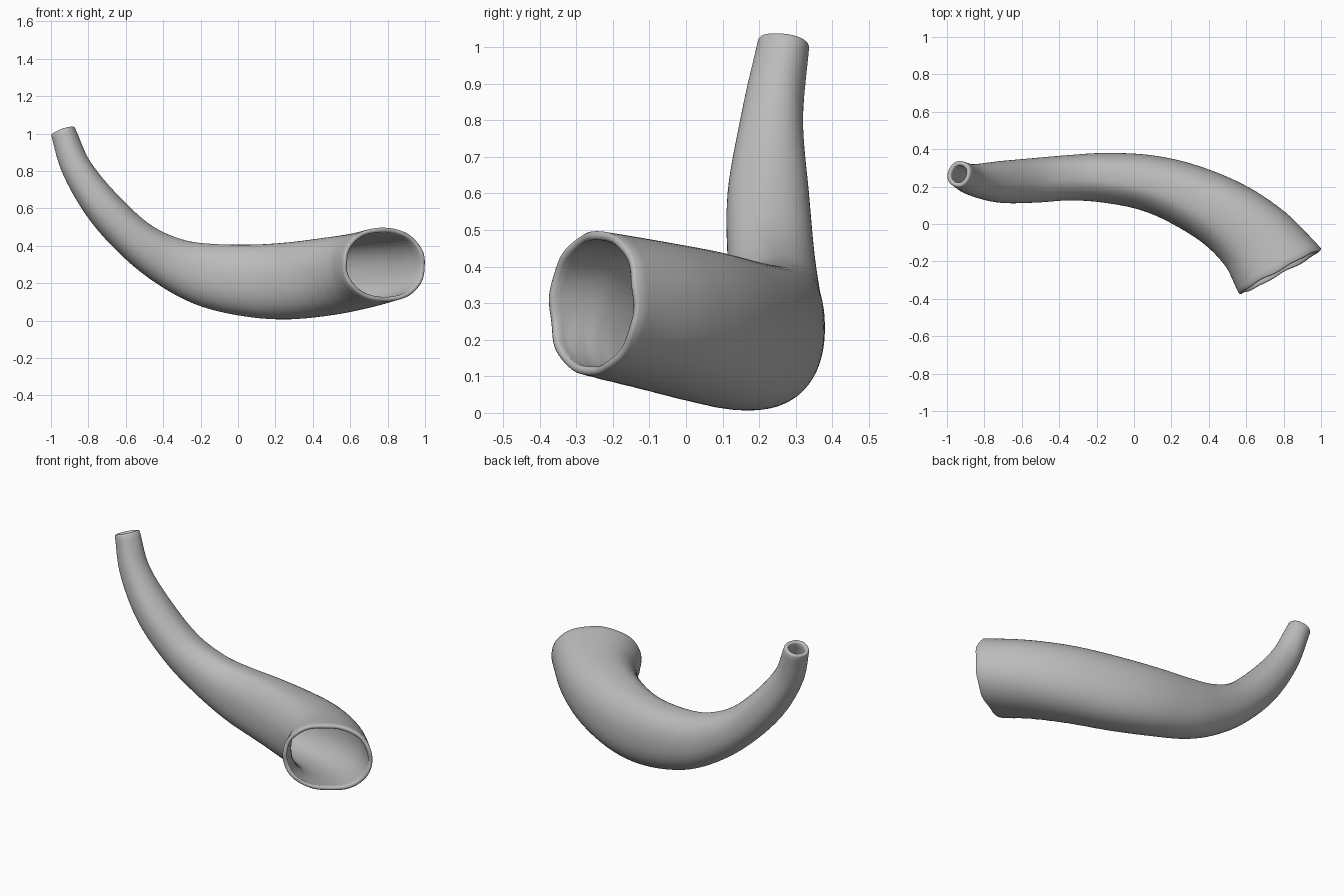
import bpy, bmesh, math
from mathutils import Vector

if "Cube" in bpy.data.objects:
    bpy.data.objects.remove(bpy.data.objects["Cube"])

# One plain colour
grey = bpy.data.materials.new("horn_grey")
grey.use_nodes = True
grey.diffuse_color = (0.5, 0.5, 0.5, 1)
grey.node_tree.nodes["Principled BSDF"].inputs["Base Color"].default_value = (0.5, 0.5, 0.5, 1)

# Stations from tip to mouth: x, y, z, half width, half height
STATIONS = [
    (-.935, .267, 1.01, .07, .064), (-.86, .236, .81, .084, .08),
    (-.715, .225, .60, .111, .1), (-.535, .233, .42, .119, .112),
    (-.35, .247, .305, .121, .137), (-.155, .247, .24, .133, .17),
    (.07, .22, .212, .15, .193), (.275, .155, .212, .17, .205),
    (.49, .045, .237, .192, .207), (.655, -.09, .267, .217, .202),
    (.78, -.25, .3, .25, .197),
]
STEPS, SIDES, WALL = 8, 64, .024
MOUTH_DIR = Vector((.48, -.88, .06)).normalized()


def spline(t):
    """Smooth interpolation through the stations."""
    n = len(STATIONS)
    i = min(int(t), n - 2)
    f = t - i
    b, c = STATIONS[i], STATIONS[i + 1]
    a = STATIONS[i - 1] if i else [2 * p - q for p, q in zip(b, c)]
    d = STATIONS[i + 2] if i + 2 < n else [2 * q - p for p, q in zip(b, c)]
    return [q + .5 * f * (r - p + f * (2 * p - 5 * q + 4 * r - s + f * (3 * (q - r) + s - p)))
            for p, q, r, s in zip(a, b, c, d)]


LAST = len(STATIONS) - 1


def ring(t, inset, push=0):
    """Cross-section at t, shrunk by inset and moved along the path by push."""
    x, y, z, half_w, half_h = spline(t)
    ahead, behind = spline(min(t + .05, LAST)), spline(max(t - .05, 0))
    tangent = (Vector(ahead[:3]) - Vector(behind[:3])).normalized()
    tangent = tangent.lerp(MOUTH_DIR, max(0, t - LAST + 1) ** 2).normalized()
    side = tangent.cross(Vector((0, 0, 1))).normalized()
    up = side.cross(tangent)
    u = t / LAST
    ridge = math.radians(95 - 45 * u)
    points = []
    for k in range(SIDES):
        a = math.tau * k / SIDES
        c, s = math.cos(a), math.sin(a)
        # Slightly squared oval with a soft ridge drifting to the inner bend
        e = 2.2
        r = (abs(c) ** e + abs(s) ** e) ** (-1 / e)
        diff = math.atan2(math.sin(a - ridge), math.cos(a - ridge))
        r *= 1 + .03 * math.sin(math.pi * u) * math.exp(-(diff / .3) ** 2)
        # Growth wrinkles on the underside of the inner bend
        under = math.exp(-((a - 5.6) / .8) ** 2)
        r += .018 * under * max(0, u - .6) * math.sin(t * 17 + 3 * a)
        # Uneven lip
        lip = .005 * max(0, t - LAST + .5) * (math.sin(5 * a) + math.sin(9 * a + 1))
        points.append(Vector((x, y, z)) + side * c * (half_w * r - inset)
                      + up * s * (half_h * r - inset) + tangent * (push + lip))
    return points


# Outer wall, rounded mouth lip, inner wall and rounded tip lip form one closed skin
ts = [i / STEPS for i in range(LAST * STEPS + 1)]
rings = [ring(t, 0) for t in ts]
lip_arc = [(WALL / 2 * (1 - math.cos(a)), .008 * math.sin(a))
           for a in (math.pi / 4, math.pi / 2, math.pi * 3 / 4)]
rings += [ring(LAST, i, p) for i, p in lip_arc]
rings += [ring(t, WALL) for t in reversed(ts)]
rings += [ring(0, i, -p) for i, p in reversed(lip_arc)]

bm = bmesh.new()
loops = [[bm.verts.new(p) for p in pts] for pts in rings]
for j, low in enumerate(loops):
    high = loops[(j + 1) % len(loops)]
    for k in range(SIDES):
        n = (k + 1) % SIDES
        bm.faces.new((low[k], low[n], high[n], high[k]))
bmesh.ops.recalc_face_normals(bm, faces=bm.faces)
mesh = bpy.data.meshes.new("hollow_horn")
bm.to_mesh(mesh)
bm.free()
mesh.materials.append(grey)
horn = bpy.data.objects.new("hollow_horn", mesh)
bpy.context.collection.objects.link(horn)
bpy.context.view_layer.objects.active = horn
horn.select_set(True)
bpy.ops.object.shade_smooth_by_angle(angle=math.radians(50))
